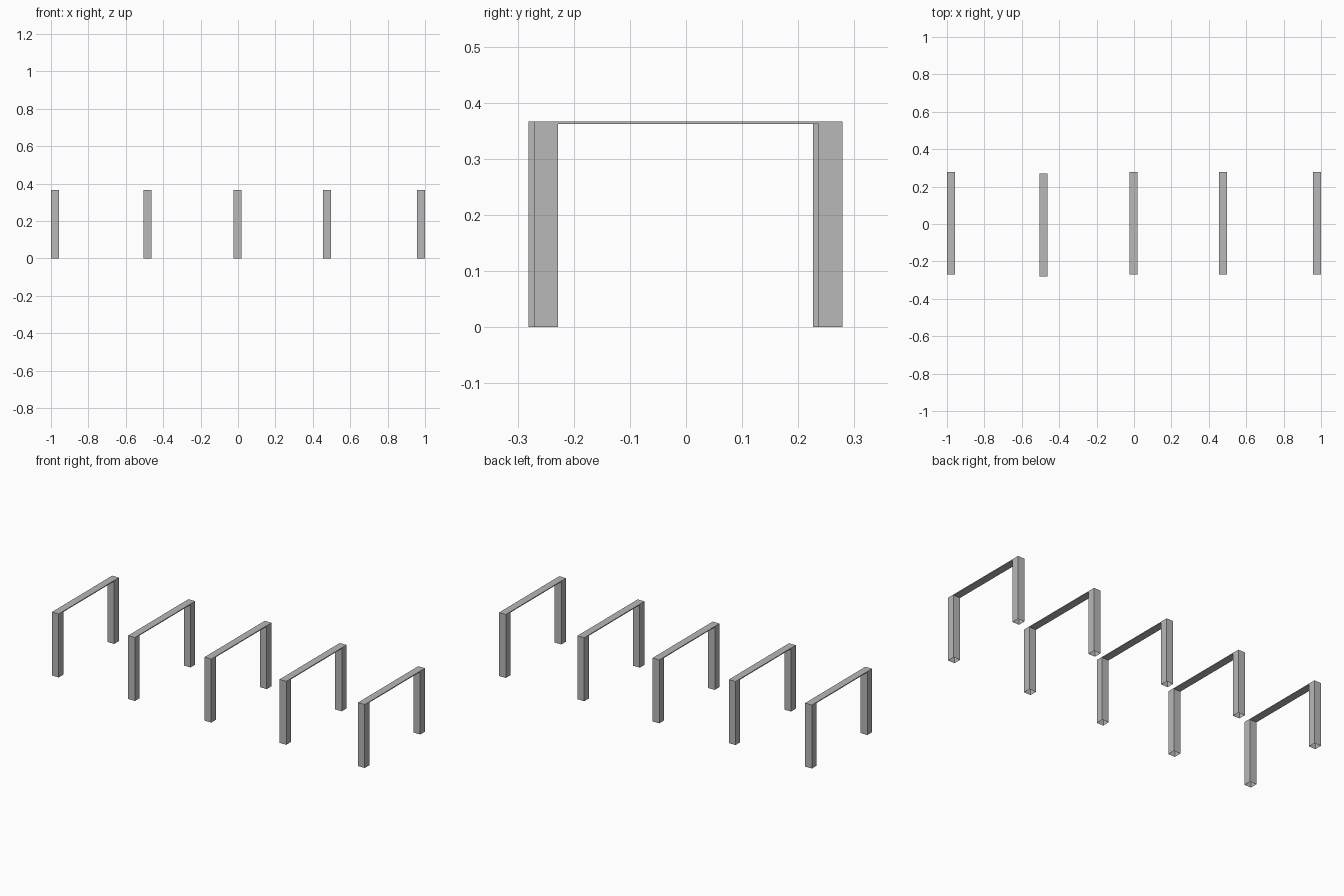
import bpy
import bmesh
from mathutils import Matrix, Vector

default_cube = bpy.data.objects.get("Cube")
if default_cube:
    bpy.data.objects.remove(default_cube, do_unlink=True)

WIDTH = 0.043      # square post width, also beam width
HEIGHT = 0.367
BEAM = 0.005       # beam thickness
HALF_DEPTH = 0.275

# Single painted-metal grey
grey = bpy.data.materials.new("plain_grey")
grey.use_nodes = True
colour = (0.48, 0.48, 0.48, 1)
grey.diffuse_color = colour
grey.node_tree.nodes["Principled BSDF"].inputs["Base Color"].default_value = colour


def box(name, centre, size, open_side=None):
    """Box part, with the faces pointing along open_side left out."""
    bm = bmesh.new()
    bmesh.ops.create_cube(bm, size=1, matrix=Matrix.Diagonal((*size, 1)))
    bm.normal_update()
    if open_side:
        faces = [f for f in bm.faces if abs(f.normal.dot(Vector(open_side))) > 0.9
                 and (open_side[1] or f.normal.z < 0)]
        bmesh.ops.delete(bm, geom=faces, context="FACES")
    mesh = bpy.data.meshes.new(name)
    bm.to_mesh(mesh)
    bm.free()
    mesh.materials.append(grey)
    part = bpy.data.objects.new(name, mesh)
    part.location = centre
    bpy.context.collection.objects.link(part)


# Row of five arches, the second one set slightly forward
arches = [(-0.9785, 0.004), (-0.484, -0.0055), (-0.003, 0.004),
          (0.477, 0.004), (0.9785, 0.004)]
post_y = HALF_DEPTH - WIDTH / 2
for number, (x, y) in enumerate(arches, 1):
    # Hollow posts, open underneath
    for side, label in ((-1, "front"), (1, "back")):
        box(f"{label}_post_{number}", (x, y + side * post_y, HEIGHT / 2),
            (WIDTH, WIDTH, HEIGHT), open_side=(0, 0, -1))
    # Thin crossbeam between the posts, flush with their tops
    box(f"crossbeam_{number}", (x, y, HEIGHT - BEAM / 2),
        (WIDTH, 2 * (HALF_DEPTH - WIDTH), BEAM), open_side=(0, 1, 0))
